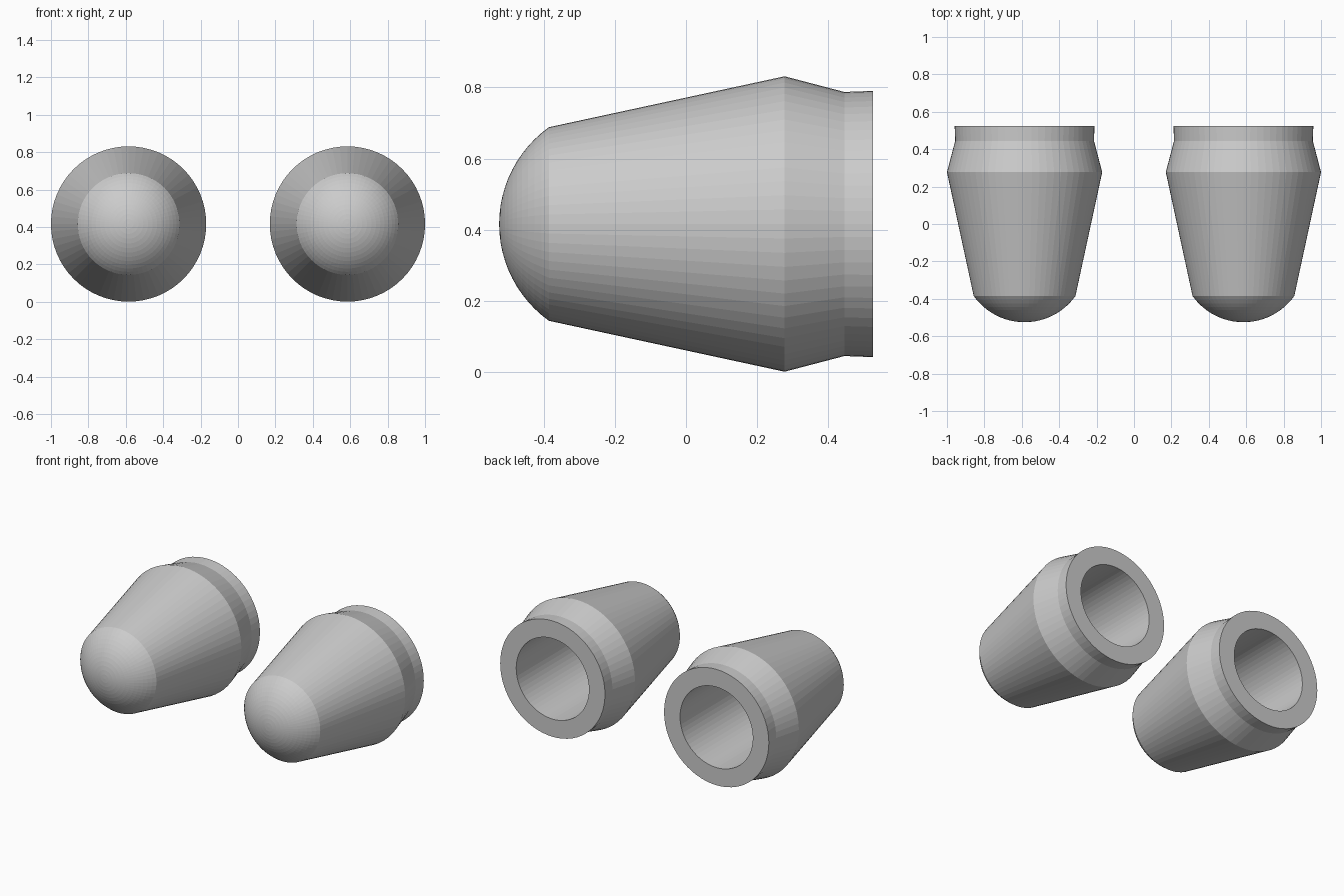
import bpy, bmesh
from math import sin, cos, asin, pi
from mathutils import Matrix, Vector

if "Cube" in bpy.data.objects:
    bpy.data.objects.remove(bpy.data.objects["Cube"])

SEGMENTS = 64
CENTRE_X, CENTRE_Z = 0.585, 0.416


def lathe(name, profile, x, closed=False):
    """Spin (radius, y) points around an axis parallel to y."""
    bm = bmesh.new()
    verts = [bm.verts.new((r, y, 0)) for r, y in profile]
    pairs = list(zip(verts, verts[1:]))
    if closed:
        pairs.append((verts[-1], verts[0]))
    edges = [bm.edges.new(p) for p in pairs]
    bmesh.ops.spin(bm, geom=verts + edges, cent=(0, 0, 0), axis=(0, 1, 0),
                   angle=2 * pi, steps=SEGMENTS, use_duplicate=False)
    bmesh.ops.remove_doubles(bm, verts=bm.verts, dist=1e-5)
    bmesh.ops.recalc_face_normals(bm, faces=bm.faces)
    mesh = bpy.data.meshes.new(name)
    bm.to_mesh(mesh)
    bm.free()
    obj = bpy.data.objects.new(name, mesh)
    obj.location = (x, 0, CENTRE_Z)
    bpy.context.collection.objects.link(obj)
    return obj


# Tapered sleeve with a straight bore and a stepped rear collar
sleeve = [(0.272, -0.385), (0.415, 0.277), (0.371, 0.445),
          (0.374, 0.525), (0.26, 0.525), (0.26, -0.385)]

# Spherical cap closing the front end
rim, height, rings = 0.272, 0.14, 12
ball = (rim ** 2 + height ** 2) / (2 * height)
sweep = asin(rim / ball)
dome = [(ball * sin(sweep * i / rings),
         -0.525 + ball * (1 - cos(sweep * i / rings))) for i in range(rings + 1)]
dome.append((0, -0.385))

for side, sx in (("left", -1), ("right", 1)):
    lathe("sleeve_" + side, sleeve, sx * CENTRE_X, closed=True)
    lathe("dome_cap_" + side, dome, sx * CENTRE_X)
